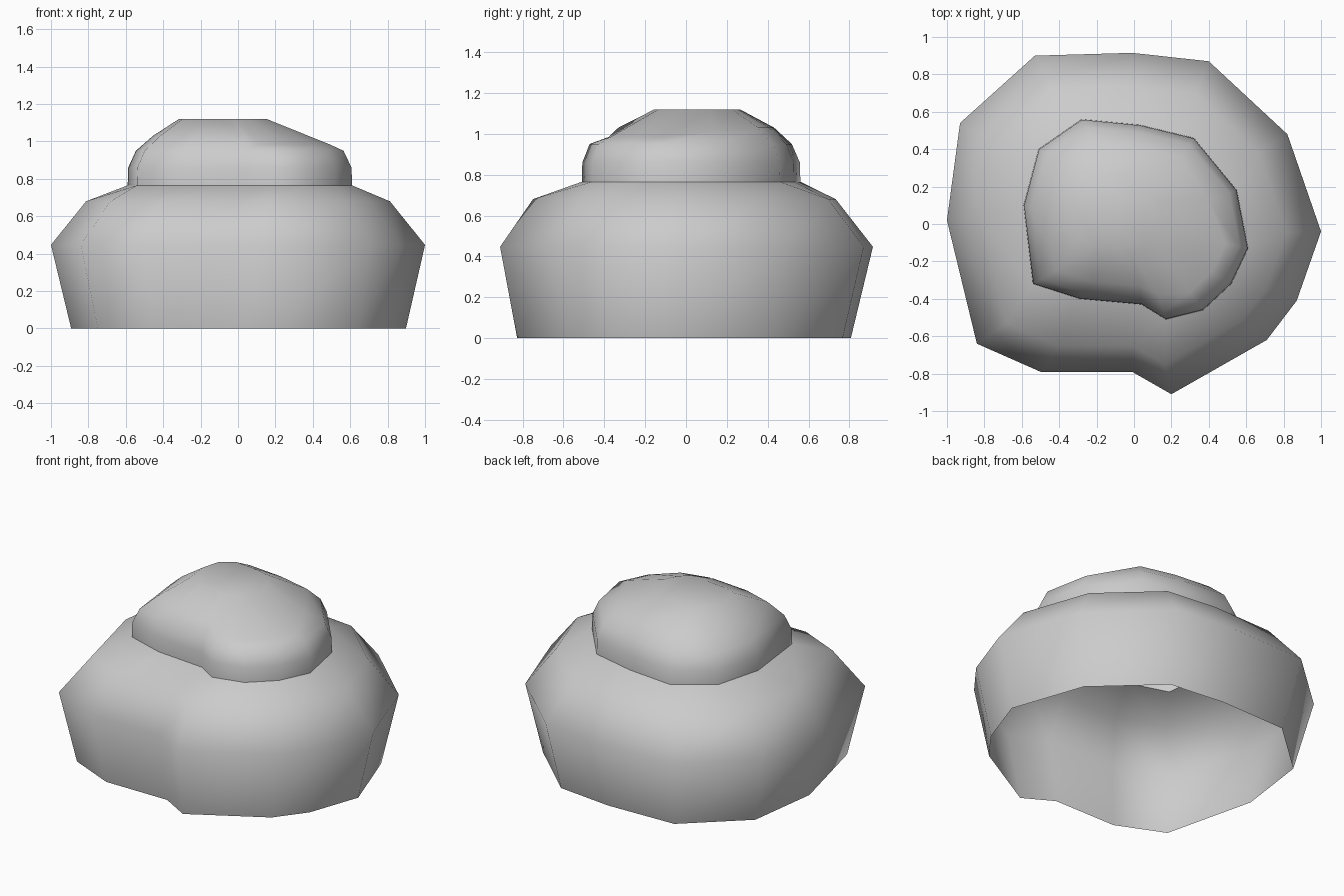
import bpy, bmesh

if "Cube" in bpy.data.objects:
    bpy.data.objects.remove(bpy.data.objects["Cube"])

# Outline at the widest level of the lower mound
LOWER = [(-1, .02), (-.93, .54), (-.53, .90), (-.01, .915), (.40, .87), (.82, .48),
         (1, -.04), (.87, -.41), (.71, -.62), (.20, -.91), (-.01, -.79), (-.50, -.79), (-.84, -.64)]
# Outline of the upper mound, matching point for point
UPPER = [(-.59, .10), (-.51, .40), (-.28, .56), (.03, .53), (.32, .46), (.55, .18),
         (.61, -.13), (.52, -.32), (.37, -.46), (.17, -.51), (.04, -.43), (-.29, -.40), (-.54, -.32)]


def ring(outline, scale, z, dx=0, dy=0):
    return [(x * scale + dx, y * scale + dy, z) for x, y in outline]


# Uneven shoulder: lower and wider towards the front right
shoulder = []
for i, (x, y) in enumerate(UPPER):
    s, z = .77, 1.03
    if i == 5:
        s, z = .72, 1.01
    elif 6 <= i <= 9:
        s, z = (.74 if i == 9 else .8), .985
    shoulder.append((x * s, y * s, z))

levels = [
    ring(LOWER, .895, 0, .003, -.012),
    ring(LOWER, 1, .447),
    ring(LOWER, .812, .68, 0, -.01),
    ring(UPPER, 1, .765),
    ring(UPPER, .995, .86),
    ring(UPPER, .925, .95),
    shoulder,
    ring(UPPER, .39, 1.12, -.085, .045),
]

# Stacked mound: skin the rings, open underneath, flat cap on top
bm = bmesh.new()
rings = [[bm.verts.new(p) for p in level] for level in levels]
n = len(LOWER)
for a, b in zip(rings, rings[1:]):
    for i in range(n):
        j = (i + 1) % n
        bm.faces.new((a[j], a[i], b[i], b[j]))
bm.faces.new(rings[-1][::-1])
for f in bm.faces:
    f.smooth = True

# Crisp crease where the upper mound meets the lower one
crease = rings[3]
for i in range(n):
    bm.edges.get((crease[i], crease[(i + 1) % n])).smooth = False

mesh = bpy.data.meshes.new("stacked_mound")
bm.to_mesh(mesh)
bm.free()
bpy.context.collection.objects.link(bpy.data.objects.new("stacked_mound", mesh))
